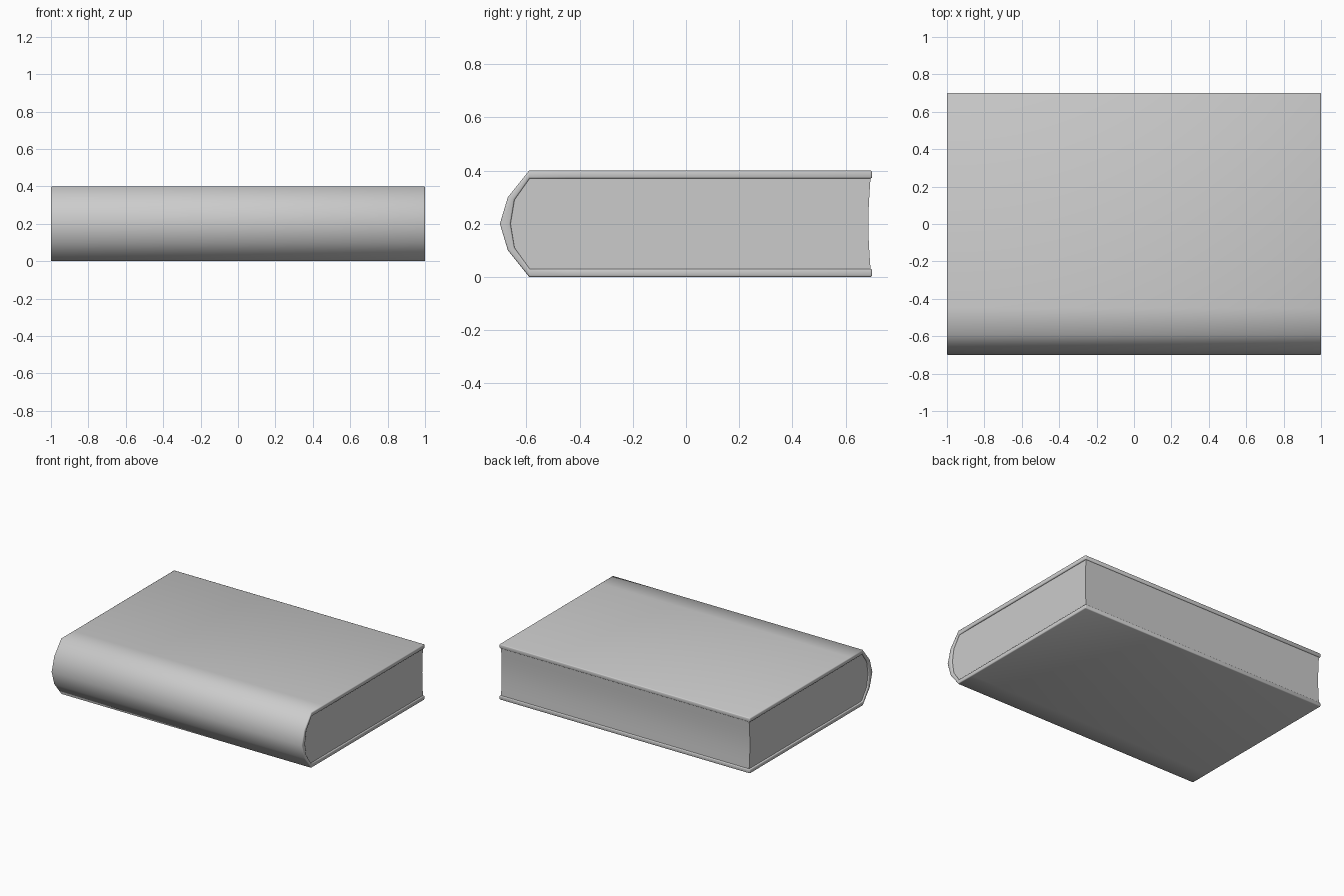
import bpy, bmesh, math

if "Cube" in bpy.data.objects:
    bpy.data.objects.remove(bpy.data.objects["Cube"])


def finish(bm, name, angle):
    bmesh.ops.recalc_face_normals(bm, faces=bm.faces)
    mesh = bpy.data.meshes.new(name)
    bm.to_mesh(mesh)
    bm.free()
    ob = bpy.data.objects.new(name, mesh)
    bpy.context.collection.objects.link(ob)
    bpy.ops.object.select_all(action='DESELECT')
    ob.select_set(True)
    bpy.context.view_layer.objects.active = ob
    bpy.ops.object.shade_smooth_by_angle(angle=math.radians(angle))
    return ob


def mirror_profile(half):
    """Lower half (ends at mid height) mirrored about z = 0.2."""
    return half + [(y, 0.4 - z) for y, z in reversed(half[:-1])]


# Cover: matching outer and inner outlines, extruded along x
outer = mirror_profile([(0.70, 0.0), (-0.45, 0.0), (-0.59, 0.0), (-0.67, 0.10), (-0.70, 0.20)])
inner = mirror_profile([(0.70, 0.03), (-0.45, 0.03), (-0.588, 0.03), (-0.645, 0.11), (-0.66, 0.20)])
n = len(outer)
bm = bmesh.new()
rings = [[bm.verts.new((x, y, z)) for y, z in pts]
         for x in (-1, 1) for pts in (outer, inner)]
lo, li, ro, ri = rings
for a, b in ((lo, li), (ro, ri), (lo, ro), (li, ri)):
    for i in range(n - 1):
        bm.faces.new((a[i], a[i + 1], b[i + 1], b[i]))
for i in (0, n - 1):
    bm.faces.new((lo[i], li[i], ri[i], ro[i]))
bmesh.ops.recalc_face_normals(bm, faces=bm.faces)
# Softened board edges
sharp = [e for e in bm.edges if e.calc_face_angle(0) > math.radians(70)]
bmesh.ops.bevel(bm, geom=sharp, offset=0.006, segments=2, profile=0.5, affect='EDGES')
finish(bm, "cover", 60)

# Page block: rounded spine side, slightly hollow fore edge
pages = inner[1:-1]
fore = []
for i in range(7):
    t = i / 6
    fore.append((0.694 - 0.008 * math.sin(math.pi * t), 0.37 - 0.34 * t))
outline = pages + fore
bm = bmesh.new()
left = [bm.verts.new((-0.99, y, z)) for y, z in outline]
right = [bm.verts.new((0.99, y, z)) for y, z in outline]
bm.faces.new(left)
bm.faces.new(right)
for i in range(len(outline)):
    j = (i + 1) % len(outline)
    bm.faces.new((left[i], left[j], right[j], right[i]))
finish(bm, "page_block", 40)
